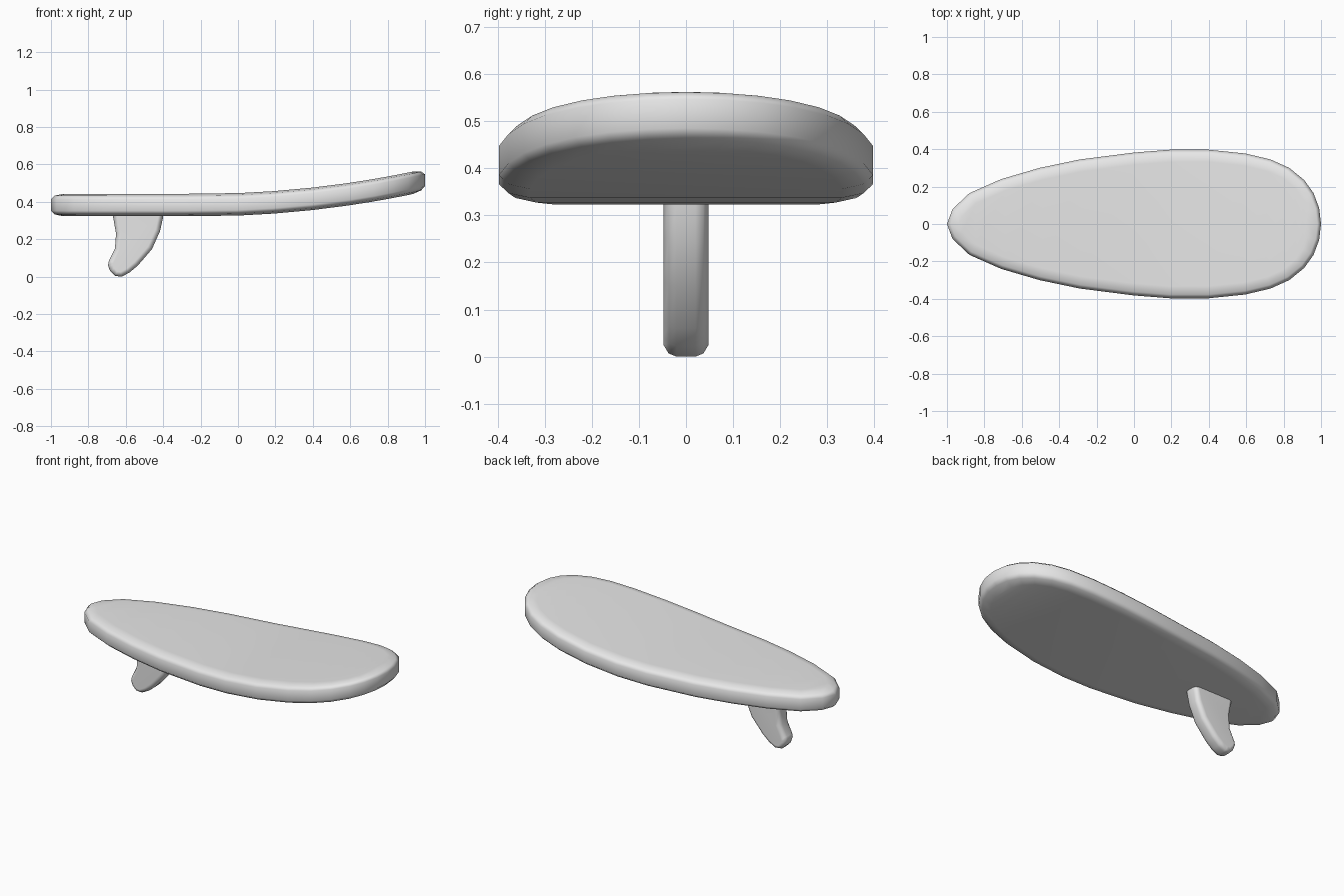
import bpy
import bmesh
from mathutils import Vector

if "Cube" in bpy.data.objects:
    bpy.data.objects.remove(bpy.data.objects["Cube"], do_unlink=True)

grey = bpy.data.materials.new("light grey")
grey.use_nodes = True
grey.diffuse_color = (0.8, 0.8, 0.8, 1)
grey.node_tree.nodes["Principled BSDF"].inputs["Base Color"].default_value = (0.8, 0.8, 0.8, 1)


def inset(outline, dist):
    """Move a closed counter-clockwise outline inward along its normals."""
    result = []
    for i, p in enumerate(outline):
        a, b = Vector(outline[i - 1]), Vector(outline[(i + 1) % len(outline)])
        d = (b - a).normalized()
        result.append(Vector(p) + Vector((-d.y, d.x)) * dist)
    return result


def loft(name, outline, profile, place, strip_caps):
    """Stack inset copies of an outline and close both ends."""
    bm = bmesh.new()
    rings = [[bm.verts.new(place(p.x, p.y, h)) for p in inset(outline, d)]
             for d, h in profile]
    n = len(outline)
    for low, high in zip(rings, rings[1:]):
        for i in range(n):
            j = (i + 1) % n
            bm.faces.new((low[i], low[j], high[j], high[i]))
    for ring in (rings[0], rings[-1]):
        if not strip_caps:
            bm.faces.new(ring)
            continue
        # Cross strips let the cap follow the bend
        for i in range(n // 2):
            corners = (ring[i], ring[i + 1], ring[-i - 1], ring[-i])
            bm.faces.new(list(dict.fromkeys(corners)))
    bmesh.ops.recalc_face_normals(bm, faces=bm.faces[:])
    mesh = bpy.data.meshes.new(name)
    bm.to_mesh(mesh)
    bm.free()
    mesh.materials.append(grey)
    obj = bpy.data.objects.new(name, mesh)
    bpy.context.collection.objects.link(obj)
    bpy.ops.object.select_all(action='DESELECT')
    obj.select_set(True)
    bpy.context.view_layer.objects.active = obj
    bpy.ops.object.shade_smooth_by_angle(angle=1.2)
    obj.modifiers.new("flat_caps", 'WEIGHTED_NORMAL').keep_sharp = True
    return obj


# Board: half outline from tail to nose, mirrored, with an upswept nose
half = [(-0.97, 0.08), (-0.88, 0.165), (-0.71, 0.24), (-0.505, 0.3),
        (-0.29, 0.345), (0, 0.382), (0.19, 0.397), (0.4, 0.397),
        (0.595, 0.377), (0.73, 0.345), (0.83, 0.3), (0.91, 0.235),
        (0.96, 0.165), (0.99, 0.085)]
board_outline = [(-1, 0)] + [(x, -y) for x, y in half] + [(1, 0)] + half[::-1]
rail = [(0.065, 0.06), (0.02, 0.05), (0, 0.031)]
rail = [(d, -h) for d, h in rail] + rail[::-1]


def place_board(x, y, h):
    return (x, y, 0.383 + h + 0.0923 * max(0, x + 0.2) ** 2)


loft("board", board_outline, rail, place_board, True)

# Fin: swept outline with chamfered edges, its root sunk into the board
fin_outline = [(-0.67, 0.36), (-0.668, 0.32), (-0.652, 0.23), (-0.658, 0.15),
               (-0.69, 0.085), (-0.695, 0.06), (-0.684, 0.03), (-0.658, 0.004),
               (-0.622, 0), (-0.58, 0.022), (-0.535, 0.06), (-0.46, 0.147),
               (-0.417, 0.243), (-0.4, 0.32), (-0.398, 0.36)]
edge = [(0.026, 0.048), (0.007, 0.037), (0, 0.02)]
edge = [(d, -h) for d, h in edge] + edge[::-1]
loft("fin", fin_outline, edge, lambda x, z, h: (x, h, z), False)
